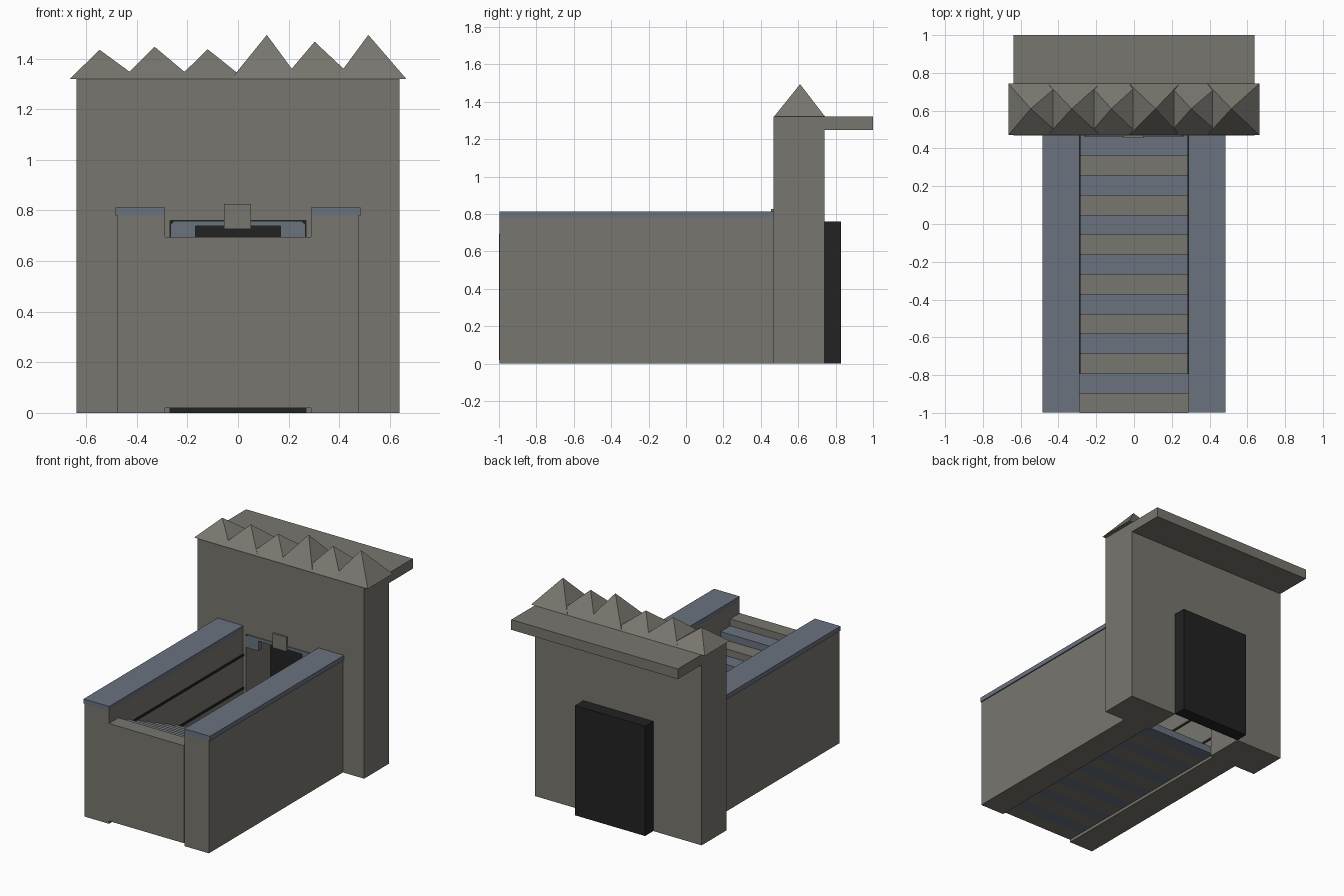
import bpy, bmesh

if "Cube" in bpy.data.objects:
    bpy.data.objects.remove(bpy.data.objects["Cube"])

def mat(name, r, g, b):
    m = bpy.data.materials.new(name)
    m.diffuse_color = (r, g, b, 1)
    m.use_nodes = True
    m.node_tree.nodes["Principled BSDF"].inputs["Base Color"].default_value = m.diffuse_color
    return m

STONE = mat("warm grey stone", 0.19, 0.182, 0.158)
SLATE = mat("blue slate", 0.142, 0.17, 0.208)
BLACK = mat("near black", 0.016, 0.016, 0.016)

def mesh_object(name, verts, faces, material):
    me = bpy.data.meshes.new(name)
    bm = bmesh.new()
    vs = [bm.verts.new(v) for v in verts]
    for f in faces:
        bm.faces.new([vs[i] for i in f])
    bmesh.ops.recalc_face_normals(bm, faces=bm.faces)
    bm.to_mesh(me)
    bm.free()
    me.materials.append(material)
    ob = bpy.data.objects.new(name, me)
    bpy.context.collection.objects.link(ob)
    return ob

def prism(name, profile, y0, y1, material):
    """Extrude an (x, z) outline along y."""
    n = len(profile)
    verts = [(x, y, z) for y in (y0, y1) for x, z in profile]
    faces = [list(range(n)), list(range(n, 2 * n))]
    faces += [[i, (i + 1) % n, n + (i + 1) % n, n + i] for i in range(n)]
    return mesh_object(name, verts, faces, material)

def box(name, x0, x1, y0, y1, z0, z1, material):
    return prism(name, [(x0, z0), (x1, z0), (x1, z1), (x0, z1)], y0, y1, material)

def portal(hw, top, w, h, chamfer, z0):
    """Upside-down U outline: opening half-width/top, outer half-width/height."""
    return [(-w, z0), (-hw, z0), (-hw, top), (hw, top), (hw, z0), (w, z0),
            (w, h - chamfer), (w - chamfer, h), (chamfer - w, h), (-w, h - chamfer)]

WALL_Y, BACK_Y = 0.468, 0.74

# stairwell side walls with slate caps and dark joint lines
for side, s in (("left", -1), ("right", 1)):
    def span(a, b):
        return sorted((s * a, s * b))
    box(f"{side}_wall", *span(0.288, 0.476), -0.998, WALL_Y, 0, 0.78, STONE)
    box(f"{side}_wall_cap", *span(0.288, 0.484), -0.998, WALL_Y, 0.78, 0.812, SLATE)
    for i, z in enumerate((0.15, 0.38, 0.61)):
        box(f"{side}_joint_line_{i}", *span(0.283, 0.29), -0.83 + (0.61 - z) * 2.15,
            WALL_Y, z - 0.008, z + 0.008, BLACK)

# steps descending to the doorway, alternating stone and slate
N = 14
RUN = (WALL_Y + 1) / N
for i in range(N):
    y = -1 + i * RUN
    box(f"step_{i + 1}", -0.288, 0.288, y, y + RUN, 0.02, 0.695 - i * 0.048,
        SLATE if i % 2 else STONE)

# tall gate wall with a doorway through it
outline = [(-0.638, 0), (-0.268, 0), (-0.268, 0.76), (0.268, 0.76), (0.268, 0),
           (0.638, 0), (0.638, 1.32), (-0.638, 1.32)]
prism("gate_wall", outline, WALL_Y, BACK_Y, STONE)
box("rear_ledge", -0.638, 0.638, BACK_Y, 1.0, 1.25, 1.32, STONE)

# dark door slab, slate door head and keystone
box("door_slab", -0.268, 0.268, BACK_Y, 0.83, 0, 0.76, BLACK)
prism("door_head", portal(0.168, 0.739, 0.266, 0.759, 0.015, 0.67), WALL_Y - 0.006, 0.50, SLATE)
box("keystone", -0.055, 0.051, 0.455, 0.475, 0.727, 0.826, STONE)

# row of uneven stone spikes: left edge, peak, right edge, height
SPIKES = [(-0.665, -0.547, -0.39, 1.435), (-0.457, -0.33, -0.178, 1.447),
          (-0.24, -0.12, 0.027, 1.437), (-0.027, 0.114, 0.242, 1.494),
          (0.178, 0.303, 0.46, 1.467), (0.387, 0.515, 0.665, 1.494)]
for i, (l, p, r, h) in enumerate(SPIKES):
    y0, y1, z = 0.47, 0.744, 1.32
    mesh_object(f"spike_{i + 1}",
                [(l, y0, z), (r, y0, z), (r, y1, z), (l, y1, z), (p, 0.61, h)],
                [(0, 1, 2, 3), (0, 1, 4), (1, 2, 4), (2, 3, 4), (3, 0, 4)], STONE)
